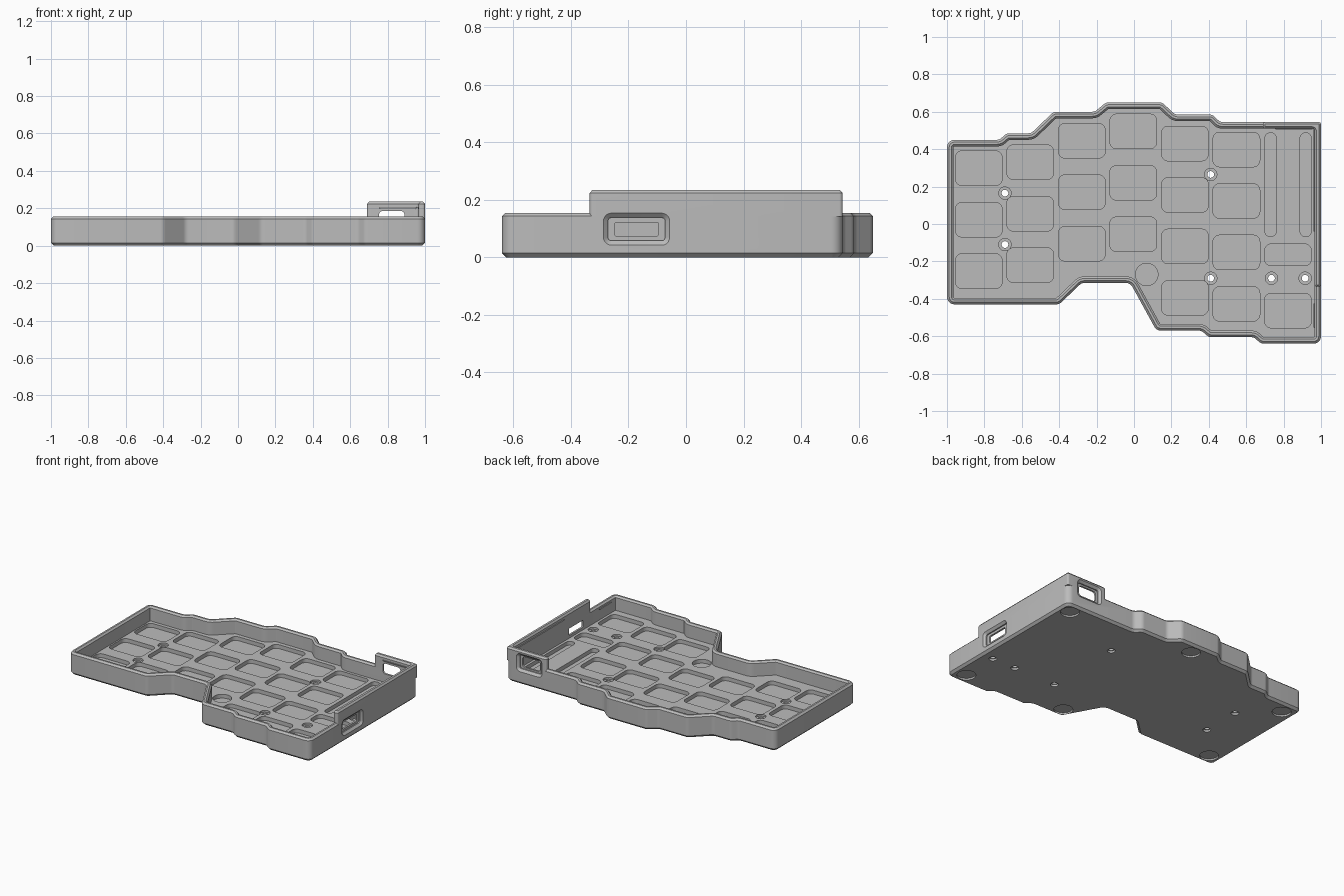
import bpy, bmesh, math
from mathutils import Matrix, Vector

cube = bpy.data.objects.get("Cube")
if cube:
    bpy.data.objects.remove(cube, do_unlink=True)

mat = bpy.data.materials.new("case grey")
mat.use_nodes = True
GREY = (0.5, 0.5, 0.5, 1)
mat.diffuse_color = GREY
mat.node_tree.nodes["Principled BSDF"].inputs["Base Color"].default_value = GREY

FLOOR, POCKET, RIM, TALL, WALL = 0.055, 0.028, 0.155, 0.235, 0.035


def outline(corners, radius, inset=0.0, steps=5):
    """Offset a counter-clockwise polygon inwards and fillet its corners."""
    n = len(corners)
    pts = [Vector(c) for c in corners]
    dirs = [(pts[(i + 1) % n] - pts[i]).normalized() for i in range(n)]
    moved, turns = [], []
    for i, p in enumerate(pts):
        a, b = dirs[i - 1], dirs[i]
        na, nb = Vector((-a.y, a.x)), Vector((-b.y, b.x))
        moved.append(p + (na + nb) * inset / (1 + na.dot(nb)))
        turns.append(math.atan2(a.cross(b), a.dot(b)))
    loop = []
    for i, p in enumerate(moved):
        before, after = moved[i - 1] - p, moved[(i + 1) % n] - p
        r = max(radius - math.copysign(inset, turns[i]), 0.004)
        t = min(r * math.tan(abs(turns[i]) / 2), 0.45 * min(before.length, after.length))
        a, b = p + before.normalized() * t, p + after.normalized() * t
        w = math.cos(turns[i] / 2)
        for k in range(steps + 1):
            s = k / steps
            q, m, e = (1 - s) ** 2, 2 * w * s * (1 - s), s * s
            loop.append((a * q + p * m + b * e) / (q + m + e))
    return loop


def add_prism(bm, corners, radius, layers, matrix=Matrix()):
    """Stack (height, inset) rings of one outline into a closed solid."""
    rings = [[bm.verts.new(matrix @ Vector((p.x, p.y, z)))
              for p in outline(corners, radius, inset)] for z, inset in layers]
    n = len(rings[0])
    bm.faces.new(rings[0][::-1])
    bm.faces.new(rings[-1])
    for low, high in zip(rings, rings[1:]):
        for i in range(n):
            j = (i + 1) % n
            bm.faces.new((low[i], low[j], high[j], high[i]))


def add_disc(bm, x, y, r, z0, z1):
    bmesh.ops.create_cone(bm, cap_ends=True, segments=32, radius1=r, radius2=r, depth=z1 - z0,
                          matrix=Matrix.Translation((x, y, (z0 + z1) / 2)))


def rect(x, y, hw, hh):
    return [(x - hw, y - hh), (x + hw, y - hh), (x + hw, y + hh), (x - hw, y + hh)]


def finish(name, bm):
    bmesh.ops.recalc_face_normals(bm, faces=bm.faces)
    mesh = bpy.data.meshes.new(name)
    bm.to_mesh(mesh)
    bm.free()
    obj = bpy.data.objects.new(name, mesh)
    bpy.context.collection.objects.link(obj)
    mesh.materials.append(mat)
    return obj


def cut(target, cutter):
    bpy.context.view_layer.objects.active = target
    mod = target.modifiers.new("cut", 'BOOLEAN')
    mod.operation, mod.solver, mod.object = 'DIFFERENCE', 'EXACT', cutter
    bpy.ops.object.modifier_apply(modifier=mod.name)


# Stepped outline of the case, counter-clockwise
CASE = [(-1, -0.43), (-0.4, -0.43), (-0.28, -0.315), (-0.02, -0.315), (0.12, -0.57),
        (0.36, -0.57), (0.4, -0.605), (0.64, -0.605), (0.68, -0.64), (1, -0.64),
        (1, 0.545), (0.46, 0.545), (0.42, 0.585), (0.22, 0.585), (0.15, 0.65),
        (-0.15, 0.65), (-0.21, 0.6), (-0.43, 0.6), (-0.55, 0.485), (-0.68, 0.485),
        (-0.72, 0.45), (-1, 0.45)]

bm = bmesh.new()
add_prism(bm, CASE, 0.04, [(0, 0.015), (0.015, 0), (0.143, 0), (RIM, 0.012)])
tray = finish("case_tray", bm)

# Raised L-shaped wall at the back left corner
bm = bmesh.new()
inner_x, inner_y = 1 - WALL, 0.545 - WALL
add_prism(bm, [(1, -0.335), (1, 0.545), (0.69, 0.545), (0.69, inner_y),
               (inner_x, inner_y), (inner_x, -0.335)], 0.012,
          [(0.142, 0), (TALL - 0.012, 0), (TALL, 0.01)])
raised_wall = finish("raised_wall", bm)

cutters = []

# Main cavity, flared at its lip
bm = bmesh.new()
add_prism(bm, CASE, 0.04, [(FLOOR, WALL), (0.144, WALL), (RIM, 0.024), (0.3, 0.024)])
cut(tray, finish("cavity_cutter", bm))
cutters.append(bpy.data.objects["cavity_cutter"])

# Key pockets, side slots and a round thumb pocket in the floor
bm = bmesh.new()
pocket_layers = [(POCKET, 0), (0.1, 0)]
columns = [(0.298, 3), (0.33, 3), (0.445, 3), (0.495, 3), (0.43, 4), (0.398, 4)]
for i, (top, count) in enumerate(columns):
    for row in range(count):
        add_prism(bm, rect(-0.83 + 0.2755 * i, top - 0.275 * row, 0.125, 0.0925),
                  0.035, pocket_layers)
add_prism(bm, rect(0.823, -0.165, 0.125, 0.058), 0.035, pocket_layers)
add_prism(bm, rect(0.823, -0.463, 0.125, 0.0925), 0.035, pocket_layers)
for x in (0.73, 0.918):
    add_prism(bm, rect(x, 0.21, 0.03, 0.277), 0.029, pocket_layers)
add_disc(bm, 0.068, -0.27, 0.06, POCKET, 0.1)
cutters.append(finish("pocket_cutter", bm))

# Screw holes, counterbored above and below
screws = [(-0.69, 0.165), (-0.69, -0.11), (0.41, 0.265), (0.41, -0.29),
          (0.735, -0.29), (0.915, -0.29)]
for name, r, z0, z1 in (("bore_cutter", 0.033, 0.042, 0.1),
                        ("hole_cutter", 0.018, -0.1, 0.11),
                        ("head_cutter", 0.025, -0.1, 0.014)):
    bm = bmesh.new()
    for x, y in screws:
        add_disc(bm, x, y, r, z0, z1)
    cutters.append(finish(name, bm))

# Shallow round foot recesses underneath
bm = bmesh.new()
for x, y in ((0.92, 0.47), (0.01, 0.57), (0.91, -0.555), (0.165, -0.495),
             (-0.905, 0.365), (-0.91, -0.35)):
    add_disc(bm, x, y, 0.06, -0.1, 0.012)
cutters.append(finish("foot_cutter", bm))

for cutter in cutters[1:]:
    cut(tray, cutter)

# Connector ports: chamfered recess plus a through opening
to_side = Matrix(((0, 0, 1, 0), (1, 0, 0, 0), (0, 1, 0, 0), (0, 0, 0, 1)))
to_back = Matrix(((0, 1, 0, 0), (0, 0, 1, 0), (1, 0, 0, 0), (0, 0, 0, 1)))
ports = (("side", to_side, 1, (-0.172, 0.098), (0.1175, 0.058), (0.077, 0.024), 0.008),
         ("back", to_back, 0.545, (0.15, 0.822), (0.065, 0.1), (0.036, 0.068), 0.02))
for name, matrix, face, centre, outer, hole, corner in ports:
    bm = bmesh.new()
    add_prism(bm, rect(*centre, *outer), 0.03,
              [(face - 0.022, 0.018), (face - 0.014, 0.018), (face + 0.002, 0), (face + 0.1, 0)],
              matrix)
    recess = finish(name + "_recess_cutter", bm)
    bm = bmesh.new()
    add_prism(bm, rect(*centre, *hole), corner, [(face - 0.1, 0), (face + 0.12, 0)], matrix)
    opening = finish(name + "_opening_cutter", bm)
    for part in (tray, raised_wall):
        cut(part, recess)
        cut(part, opening)
    cutters += [recess, opening]

for cutter in cutters:
    bpy.data.objects.remove(cutter, do_unlink=True)

# Thin snap ridges on the inner walls
ridges = (("back_ridge", 0.855, inner_y, 0.1, 0.006, 0.195),
          ("side_ridge", inner_x, 0.24, 0.006, 0.28, 0.195),
          ("front_ridge", inner_x, -0.49, 0.006, 0.065, 0.12))
parts = [tray, raised_wall]
for name, x, y, hw, hh, z in ridges:
    bm = bmesh.new()
    add_prism(bm, rect(x, y, hw, hh), 0, [(z, 0.005), (z + 0.012, 0)])
    parts.append(finish(name, bm))

# Smooth the fillets, keep the chamfers crisp
for obj in bpy.context.selected_objects:
    obj.select_set(False)
for obj in parts:
    obj.select_set(True)
bpy.context.view_layer.objects.active = tray
bpy.ops.object.shade_smooth_by_angle(angle=math.radians(30))
